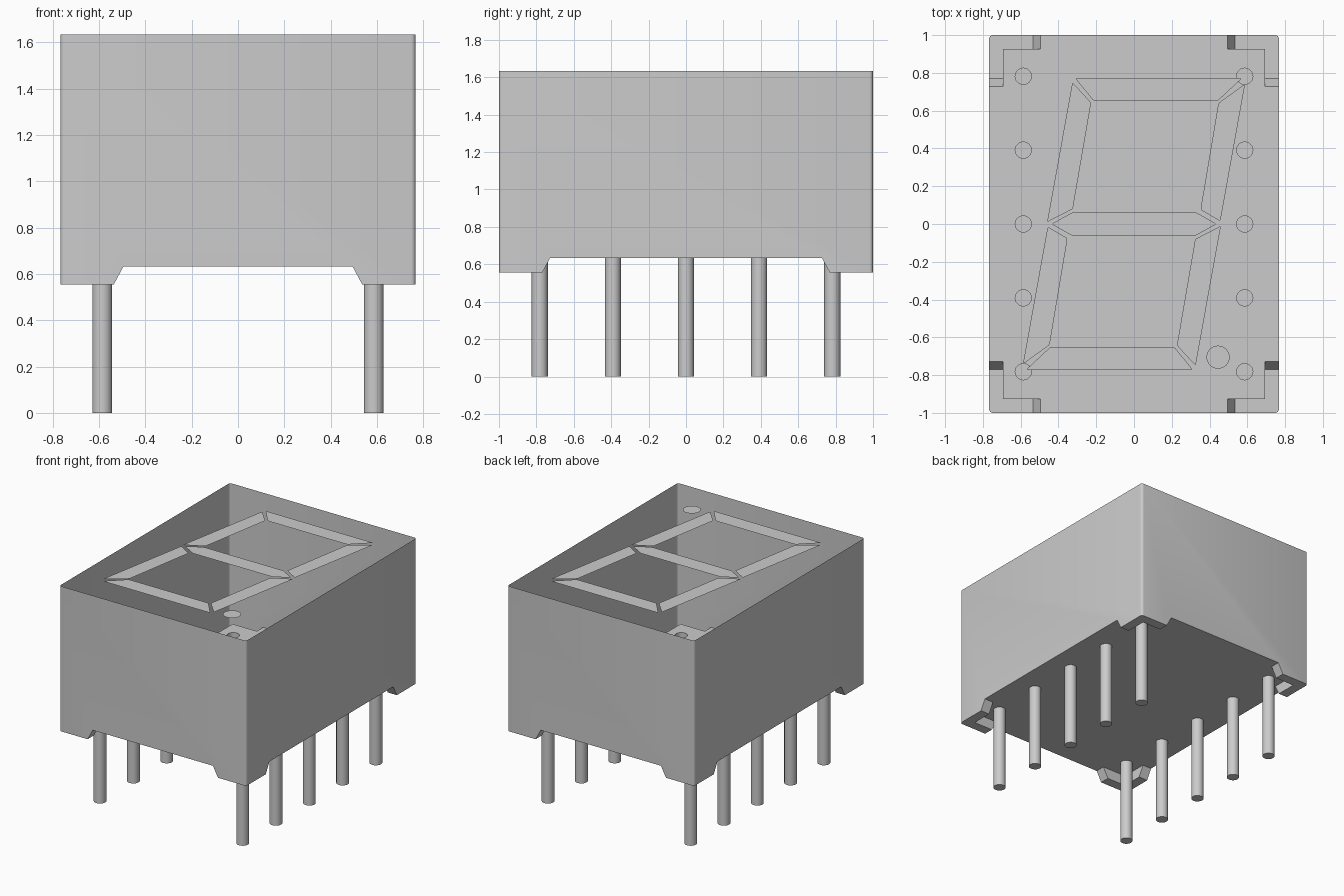
import bpy, bmesh, math
from mathutils import Matrix

cube = bpy.data.objects.get("Cube")
if cube:
    bpy.data.objects.remove(cube, do_unlink=True)

HX, HY = 0.767, 1.0                  # half width and half depth of the housing
FOOT, FLOOR, TOP = 0.555, 0.633, 1.633
PIN_R = 0.043
PINS = [(sx * 0.586, row * 0.391) for sx in (-1, 1) for row in range(-2, 3)]

grey = bpy.data.materials.new("light_grey")
grey.use_nodes = True
grey.diffuse_color = (0.6, 0.6, 0.6, 1)
grey.node_tree.nodes["Principled BSDF"].inputs["Base Color"].default_value = (0.6, 0.6, 0.6, 1)


def make(name, bm):
    mesh = bpy.data.meshes.new(name)
    bm.to_mesh(mesh)
    bm.free()
    obj = bpy.data.objects.new(name, mesh)
    mesh.materials.append(grey)
    bpy.context.collection.objects.link(obj)
    return obj


def activate(obj):
    bpy.ops.object.select_all(action='DESELECT')
    obj.select_set(True)
    bpy.context.view_layer.objects.active = obj


def box(hx, hy, z0, z1):
    bm = bmesh.new()
    bmesh.ops.create_cube(bm, size=2)
    for v in bm.verts:
        v.co = (v.co.x * hx, v.co.y * hy, z1 if v.co.z > 0 else z0)
    return bm


def cylinder(x, y, z0, z1):
    bm = bmesh.new()
    bmesh.ops.create_cone(bm, cap_ends=True, segments=24, radius1=PIN_R, radius2=PIN_R,
                          depth=z1 - z0, matrix=Matrix.Translation((x, y, (z0 + z1) / 2)))
    return bm


def channel(hx, hy, axis):
    """Box whose sides lean outward below the floor along one axis."""
    bm = box(hx, hy, 2 * FOOT - FLOOR, FLOOR)
    for v in bm.verts:
        if v.co.z < FLOOR - 0.01:
            v.co[axis] += math.copysign(0.084, v.co[axis])
    return bm


def cut(target, bm):
    cutter = make("cutter", bm)
    cutter.hide_render = True
    mod = target.modifiers.new("cut", 'BOOLEAN')
    mod.operation, mod.solver, mod.object = 'DIFFERENCE', 'EXACT', cutter
    activate(target)
    bpy.ops.object.modifier_apply(modifier=mod.name)
    bpy.data.objects.remove(cutter, do_unlink=True)


def smooth(obj):
    activate(obj)
    bpy.ops.object.shade_smooth_by_angle(angle=math.radians(30))


# Housing block with softened upright corners
bm = box(HX, HY, FOOT, TOP)
upright = [e for e in bm.edges if abs(e.verts[0].co.z - e.verts[1].co.z) > 0.5]
bmesh.ops.bevel(bm, geom=upright, offset=0.02, segments=4, profile=0.5, affect='EDGES')
housing = make("housing", bm)

# Carve the underside to leave four L-shaped corner feet
cut(housing, box(0.693, 0.926, 0.4, FLOOR))
cut(housing, channel(0.494, 1.2, 0))
cut(housing, channel(1.0, 0.727, 1))
for x, y in PINS:
    cut(housing, cylinder(x, y, 0.5, FLOOR + 0.1))

# Open the top and the pin sockets so the housing is a thin shell
bm = bmesh.new()
bm.from_mesh(housing.data)
bm.normal_update()
gone = []
for f in bm.faces:
    c = f.calc_center_median()
    in_socket = c.z > FLOOR + 0.01 and any(
        math.hypot(c.x - x, c.y - y) < PIN_R * 1.1 for x, y in PINS)
    if (f.normal.z > 0.9 and c.z > TOP - 0.01) or in_socket:
        gone.append(f)
bmesh.ops.delete(bm, geom=gone, context='FACES')
bm.to_mesh(housing.data)
bm.free()
smooth(housing)

# Hollow pins, closed at the bottom
for i, (x, y) in enumerate(PINS):
    bm = cylinder(x, y, 0, FLOOR)
    bm.normal_update()
    bmesh.ops.delete(bm, geom=[f for f in bm.faces if f.normal.z > 0.9], context='FACES')
    smooth(make(f"pin_{i + 1}", bm))


def plate(name, points, rounding=0.009):
    bm = bmesh.new()
    face = bm.faces.new([bm.verts.new((x, y, TOP)) for x, y in points])
    face.normal_update()
    if face.normal.z < 0:
        face.normal_flip()
    if rounding:
        bmesh.ops.bevel(bm, geom=bm.verts[:], offset=rounding, segments=2,
                        profile=0.5, affect='VERTICES')
    return make(name, bm)


# Display segments: three outlines, each repeated by a half turn, plus the middle bar
outlines = {
    ("top", "bottom"): [(-0.312, 0.772), (0.572, 0.772), (0.442, 0.65), (-0.212, 0.65)],
    ("upper_left", "lower_right"): [(-0.326, 0.75), (-0.227, 0.643), (-0.324, 0.08), (-0.46, 0.01)],
    ("upper_right", "lower_left"): [(0.588, 0.742), (0.447, 0.64), (0.352, 0.076), (0.457, 0.014)],
}
for (first, second), pts in outlines.items():
    plate(first + "_segment", pts)
    plate(second + "_segment", [(-x, -y) for x, y in pts])
half = [(-0.437, 0), (-0.325, 0.062), (0.329, 0.062)]
plate("middle_segment", half + [(-x, -y) for x, y in half])

# Round decimal point
dot = [(0.445 + 0.061 * math.cos(a), -0.705 + 0.061 * math.sin(a))
       for a in (math.tau * i / 32 for i in range(32))]
plate("decimal_point", dot, 0)
